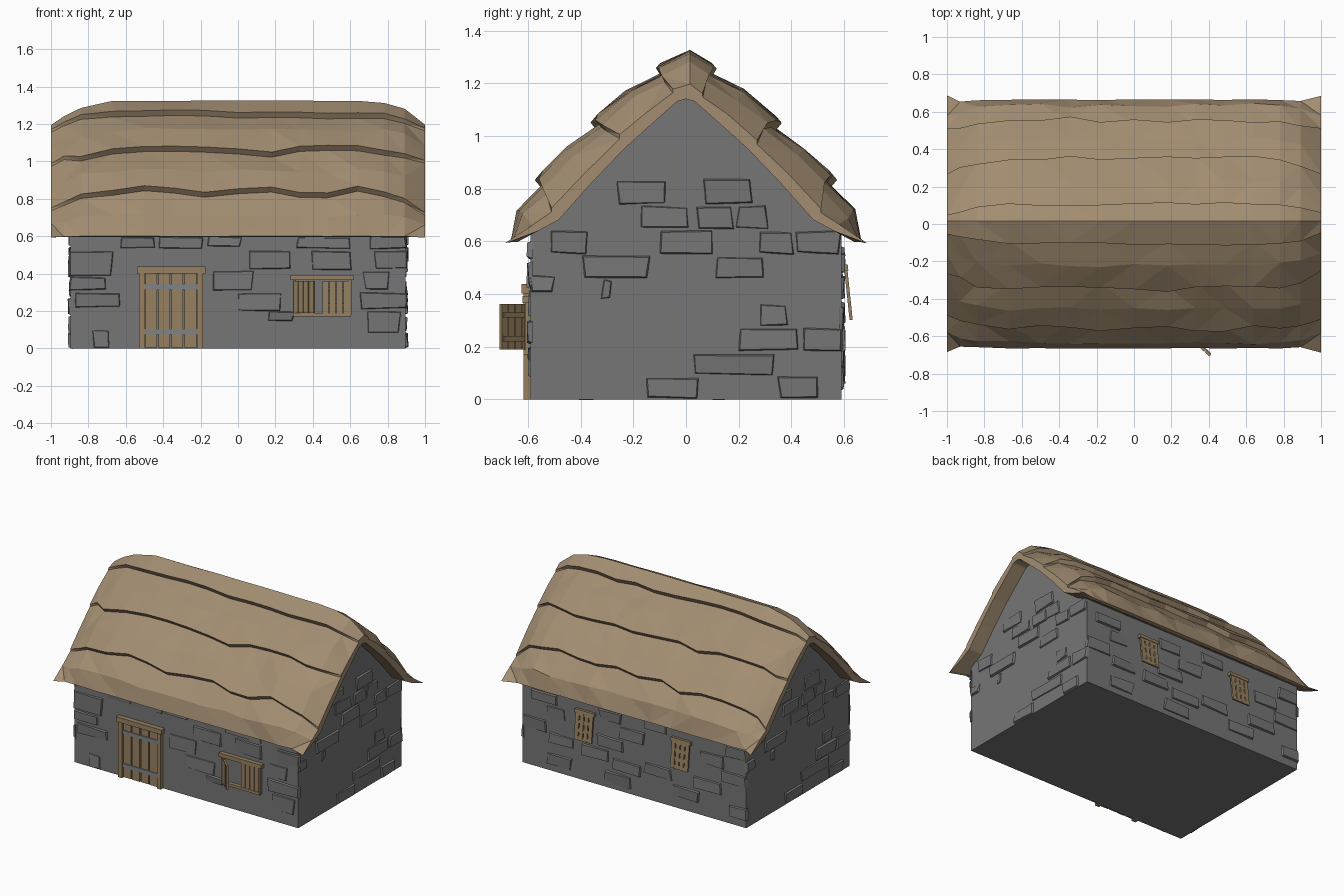
import bpy, bmesh, math, random
from mathutils import Vector, Matrix

if "Cube" in bpy.data.objects:
    bpy.data.objects.remove(bpy.data.objects["Cube"])

random.seed(4)


def material(name, rgb):
    m = bpy.data.materials.new(name)
    m.diffuse_color = (*rgb, 1)
    m.use_nodes = True
    m.node_tree.nodes["Principled BSDF"].inputs["Base Color"].default_value = m.diffuse_color
    return m


STONE = material("grey stone", (0.18, 0.18, 0.18))
THATCH = material("straw thatch", (0.36, 0.265, 0.165))
WOOD = material("brown wood", (0.31, 0.22, 0.12))
IRON = material("iron grey", (0.22, 0.225, 0.23))


def finish(name, bm, mat):
    bmesh.ops.recalc_face_normals(bm, faces=bm.faces)
    me = bpy.data.meshes.new(name)
    bm.to_mesh(me)
    bm.free()
    me.materials.append(mat)
    ob = bpy.data.objects.new(name, me)
    bpy.context.collection.objects.link(ob)
    return ob


def boxes(name, spans, mat, matrix=Matrix()):
    """One object made of boxes, each given as (x0, x1, y0, y1, z0, z1)."""
    bm = bmesh.new()
    for x0, x1, y0, y1, z0, z1 in spans:
        m = Matrix.Translation(((x0 + x1) / 2, (y0 + y1) / 2, (z0 + z1) / 2))
        m = m @ Matrix.Diagonal((x1 - x0, y1 - y0, z1 - z0, 1))
        bmesh.ops.create_cube(bm, size=1, matrix=matrix @ m)
    return finish(name, bm, mat)


# Gabled wall block
HX, HY = 0.895, 0.59
half = [(HY, 0), (HY, 0.65), (0.48, 0.715), (0.235, 0.98), (0.03, 1.155)]
profile = half + [(-y, z) for y, z in reversed(half)]
bm = bmesh.new()
ends = [[bm.verts.new((x, y, z)) for y, z in profile] for x in (-HX, HX)]
for e in ends:
    bm.faces.new(e)
n = len(profile)
for i in range(n):
    j = (i + 1) % n
    bm.faces.new((ends[0][i], ends[0][j], ends[1][j], ends[1][i]))
finish("walls", bm, STONE)


# Raised, slightly tilted stones on each wall
def stones(name, rects, place):
    bm = bmesh.new()
    for u0, u1, v0, v1 in rects:
        base, top = [], []
        cu, cv = (u0 + u1) / 2, (v0 + v1) / 2
        for u, v in ((u0, v0), (u1, v0), (u1, v1), (u0, v1)):
            u += random.uniform(-0.008, 0.008)
            v += random.uniform(-0.005, 0.005)
            base.append(bm.verts.new(place(u, v, -0.01)))
            inset = 0.008
            top.append(bm.verts.new(place(u - math.copysign(inset, u - cu),
                                          max(0.002, v - math.copysign(inset, v - cv)),
                                          random.uniform(0.003, 0.016))))
        bm.faces.new(top)
        bm.faces.new(base[::-1])
        for i in range(4):
            j = (i + 1) % 4
            bm.faces.new((base[i], base[j], top[j], top[i]))
    return finish(name, bm, STONE)


front = [(-.90, -.67, .39, .52), (-.90, -.71, .31, .385), (-.88, -.63, .22, .30),
         (-.78, -.69, .0, .10), (-.42, -.19, .53, .60), (-.63, -.44, .53, .60),
         (.06, .28, .42, .52), (.31, .60, .53, .60), (-.13, .08, .31, .42),
         (.39, .61, .42, .52), (0, .23, .20, .30), (.16, .30, .14, .20),
         (.70, .90, .53, .60), (.73, .90, .42, .52), (.67, .81, .31, .41),
         (.65, .90, .21, .30), (.69, .87, .08, .20), (-.16, .02, .54, .60)]
side = [(-.26, -.08, .74, .83), (.07, .25, .74, .84), (-.18, .01, .645, .735),
        (.04, .18, .645, .735), (.19, .31, .645, .735), (-.10, .11, .55, .64),
        (.28, .41, .55, .64), (-.39, -.14, .46, .545), (-.52, -.37, .55, .64),
        (-.32, -.28, .38, .455), (.42, .59, .55, .64), (.11, .30, .46, .545),
        (.20, .43, .18, .27), (.03, .34, .09, .175), (-.15, .05, .0, .085),
        (.35, .51, .0, .085), (.44, .60, .18, .27), (.28, .39, .275, .36),
        (-.595, -.50, .40, .475)]
back = [(.62, .82, .48, .56), (.55, .70, .38, .47), (.70, .90, .26, .35),
        (.48, .68, .20, .28), (.10, .28, .48, .56), (-.08, .12, .38, .47),
        (.08, .30, .28, .37), (.20, .42, .18, .27), (-.05, .17, .14, .23),
        (.02, .24, .03, .12), (-.30, -.08, .18, .27), (-.52, -.30, .08, .17),
        (-.70, -.48, .18, .27), (-.72, -.53, .38, .47), (-.90, -.73, .48, .57),
        (-.90, -.70, .28, .37), (-.90, -.76, .05, .14), (-.26, -.08, .50, .58),
        (.50, .70, .04, .13)]
stones("front_stones", front, lambda u, v, d: (u, -HY - d, v))
stones("back_stones", back, lambda u, v, d: (u, HY + d, v))
stones("right_stones", side, lambda u, v, d: (HX + d, u, v))
stones("left_stones", side, lambda u, v, d: (-HX - d, -u, v))

# Thatched roof: rows of (outer y, outer z, inner y, inner z, row group);
# rows of one group form the lip of an overlapping layer and move together
rows = [(.665, .60, .640, .597, 0), (.635, .715, .56, .64, 1),
        (.535, .825, .485, .68, 2), (.558, .852, .475, .69, 2),
        (.45, .945, .36, .82, 3),
        (.325, 1.04, .24, .945, 4), (.348, 1.068, .23, .955, 4),
        (.22, 1.17, .13, 1.045, 5),
        (.09, 1.235, .04, 1.125, 6), (.108, 1.265, .03, 1.132, 6),
        (0, 1.325, 0, 1.14, 7)]
cross = [(-a, b, -c, d, g) for a, b, c, d, g in rows]
cross += [(a, b, c, d, 20 + g) for a, b, c, d, g in rows[-2::-1]]
xs = [-1, -.93, -.84, -.67, -.5, -.34, -.18, 0, .18, .33, .48, .64, .78, .89, 1]
thick = {-1: .3, -.93: .55, -.84: .8, .78: .95, .89: .75, 1: .3}
bm = bmesh.new()
outer, inner = [], []
for x in xs:
    t = thick.get(x, 1)
    end = abs(x) == 1
    shift = {}
    ro, ri = [], []
    for oy, oz, iy, iz, g in cross:
        row = g % 20
        amount = (.003, .01, .022, .012, .022, .012, .014, .005)[row]
        s = shift.setdefault(g, random.uniform(-amount, amount))
        side_sign = (oy > 0) - (oy < 0)
        y, z = iy + (oy - iy) * t, iz + (oz - iz) * t
        y += side_sign * s * .75
        z -= s * (.9 if row else .4)
        if row in (1, 3, 5) and not end:        # loose bumps between the layers
            b = random.uniform(-.008, .008)
            y += side_sign * b
            z += b
        if row == 0 and end:                    # flared corners
            y *= 1.06
            z -= .005
        if row == 7:
            y += .015
        ro.append(bm.verts.new((x, y, z)))
        ri.append(bm.verts.new((x, iy * (1.05 if end and row == 0 else 1), iz)))
    outer.append(ro)
    inner.append(ri)
m = len(cross)
for grid in (outer, inner):
    for a, b in zip(grid, grid[1:]):
        for j in range(m - 1):
            bm.faces.new((a[j], a[j + 1], b[j + 1], b[j]))
for k in (0, -1):
    for j in range(m - 1):
        bm.faces.new((outer[k][j], outer[k][j + 1], inner[k][j + 1], inner[k][j]))
for i in range(len(xs) - 1):
    for j in (0, -1):
        bm.faces.new((outer[i][j], outer[i + 1][j], inner[i + 1][j], inner[i][j]))
bmesh.ops.triangulate(bm, faces=bm.faces)
finish("thatched_roof", bm, THATCH)

# Door with frame, planks and iron bands
boxes("door_frame", [(-.53, -.497, -.617, -.57, 0, .41), (-.218, -.187, -.617, -.57, 0, .41),
                     (-.54, -.175, -.625, -.57, .402, .437)], WOOD)
boxes("door_planks", [(-.495 + i * .07, -.433 + i * .07, -.604 - .002 * (i % 2), -.57, .005, .40)
                      for i in range(4)], WOOD)
boxes("door_bands", [(-.50, -.215, -.611, -.59, z, z + .03) for z in (.075, .315)], IRON)

# Front window: lintel, sill, one closed and one open shutter
boxes("window_frame", [(.28, .62, -.62, -.57, .365, .393), (.295, .605, -.617, -.57, .17, .19),
                       (.295, .31, -.61, -.57, .18, .37), (.592, .607, -.61, -.57, .18, .37)], WOOD)


def shutter(name, x, y, angle):
    spans = [(i * .037, i * .037 + .033, -.007, .007, .19, .362) for i in range(4)]
    spans += [(.005, .14, .004, .012, z, z + .02) for z in (.22, .31)]
    boxes(name, spans, WOOD, Matrix.Translation((x, y, 0)) @ Matrix.Rotation(angle, 4, 'Z'))


shutter("closed_shutter", .452, -.607, 0)
shutter("open_shutter", .302, -.605, -math.radians(43))

# Back windows: slatted grilles leaning out at the bottom
for side_name, x in (("left", .385), ("right", -.385)):
    spans = [(-.07 + i * .037, -.07 + i * .037 + .029, -.006, .006, -.20, 0) for i in range(4)]
    spans += [(-.068, .068, -.005, .005, z, z + .026) for z in (-.20, -.145, -.085, -.03)]
    spans.append((-.078, .078, -.015, .009, -.012, .012))
    boxes("back_grille_" + side_name, spans, WOOD,
          Matrix.Translation((x, .606, .50)) @ Matrix.Rotation(math.radians(6), 4, 'X'))
